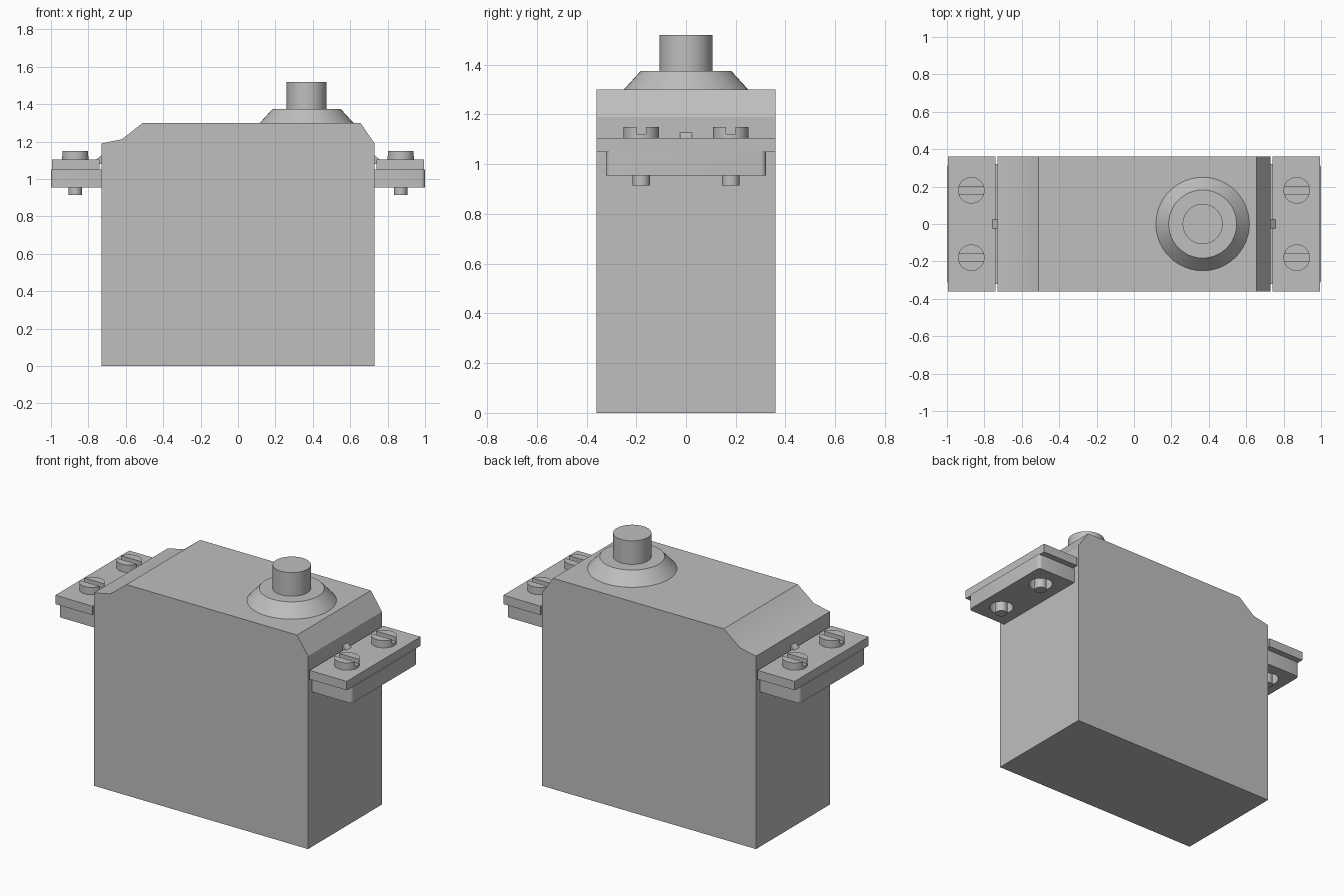
import bpy, bmesh, math
from mathutils import Vector

cube = bpy.data.objects.get("Cube")
if cube:
    bpy.data.objects.remove(cube, do_unlink=True)

GREY = (0.52, 0.52, 0.52, 1.0)
plastic = bpy.data.materials.new("plain grey")
plastic.use_nodes = True
plastic.diffuse_color = GREY
plastic.node_tree.nodes["Principled BSDF"].inputs["Base Color"].default_value = GREY


def finish(name, bm, location=(0, 0, 0)):
    bmesh.ops.recalc_face_normals(bm, faces=bm.faces)
    mesh = bpy.data.meshes.new(name)
    bm.to_mesh(mesh)
    bm.free()
    mesh.materials.append(plastic)
    obj = bpy.data.objects.new(name, mesh)
    obj.location = location
    bpy.context.collection.objects.link(obj)
    return obj


def select(obj):
    bpy.ops.object.select_all(action='DESELECT')
    obj.select_set(True)
    bpy.context.view_layer.objects.active = obj


def smooth(obj):
    select(obj)
    bpy.ops.object.shade_smooth_by_angle(angle=math.radians(30))


def extrude_profile(name, points, half_width):
    """Extrude an x-z outline along y."""
    bm = bmesh.new()
    face = bm.faces.new([bm.verts.new((x, -half_width, z)) for x, z in points])
    new = bmesh.ops.extrude_face_region(bm, geom=[face])["geom"]
    verts = [v for v in new if isinstance(v, bmesh.types.BMVert)]
    bmesh.ops.translate(bm, verts=verts, vec=(0, 2 * half_width, 0))
    return finish(name, bm)


def box(name, x, y, z, corner=0):
    """Box from (min, max) pairs, optionally with rounded upright edges."""
    bm = bmesh.new()
    bmesh.ops.create_cube(bm, size=1)
    for v in bm.verts:
        v.co = Vector([r[0] if c < 0 else r[1] for c, r in zip(v.co, (x, y, z))])
    if corner:
        edges = [e for e in bm.edges
                 if abs(e.verts[0].co.z - e.verts[1].co.z) > 0.01]
        bmesh.ops.bevel(bm, geom=edges, offset=corner, segments=4,
                        profile=0.5, affect='EDGES')
    return finish(name, bm)


def cylinder(name, x, y, z, r1, r2=None, sides=32):
    """Upright cylinder or cone between the two heights in z."""
    bm = bmesh.new()
    bmesh.ops.create_cone(bm, cap_ends=True, segments=sides, radius1=r1,
                          radius2=r1 if r2 is None else r2, depth=z[1] - z[0])
    return finish(name, bm, (x, y, (z[0] + z[1]) / 2))


def cut(obj, cutter):
    mod = obj.modifiers.new("cut", 'BOOLEAN')
    mod.operation = 'DIFFERENCE'
    mod.solver = 'EXACT'
    mod.object = cutter
    cutter.hide_render = True
    select(obj)
    bpy.ops.object.modifier_apply(modifier=mod.name)
    bpy.data.objects.remove(cutter, do_unlink=True)


# Case with a chamfered left end and a swept right shoulder
case = extrude_profile("case", [
    (-0.73, 0), (0.73, 0), (0.73, 1.19), (0.655, 1.30),
    (-0.51, 1.30), (-0.62, 1.213), (-0.73, 1.19)], 0.36)
smooth(case)

# Output boss and shaft
SHAFT_X = 0.367
smooth(cylinder("output_boss", SHAFT_X, 0, (1.30, 1.375), 0.25, 0.182, 48))
smooth(cylinder("output_shaft", SHAFT_X, 0, (1.37, 1.52), 0.107, sides=48))

# Mounting ears, mirrored on both ends
for side, s in (("left", 1), ("right", -1)):
    def span(a, b):
        return tuple(sorted((s * a, s * b)))

    box(f"{side}_ear_plate", span(0.74, 0.994), (-0.36, 0.36), (1.05, 1.105))
    pad = box(f"{side}_ear_pad", span(0.70, 1.0), (-0.322, 0.322),
              (0.955, 1.052), corner=0.022)
    extrude_profile(f"{side}_rib", [(s * 0.72, 1.08), (s * 0.757, 1.08),
                                    (s * 0.757, 1.105), (s * 0.72, 1.135)], 0.025)

    # Slotted screws standing in open holes
    for end, y in (("front", -0.18), ("back", 0.18)):
        x = s * 0.87
        cut(pad, cylinder("hole_cutter", x, y, (0.90, 1.049), 0.07))
        head = cylinder(f"{side}_{end}_screw_head", x, y, (1.10, 1.15), 0.071)
        cut(head, box("slot_cutter", (x - 0.1, x + 0.1),
                      (y - 0.02, y + 0.02), (1.122, 1.2)))
        smooth(head)
        smooth(cylinder(f"{side}_{end}_screw_shank", x, y, (0.915, 1.06), 0.035))
    smooth(pad)
